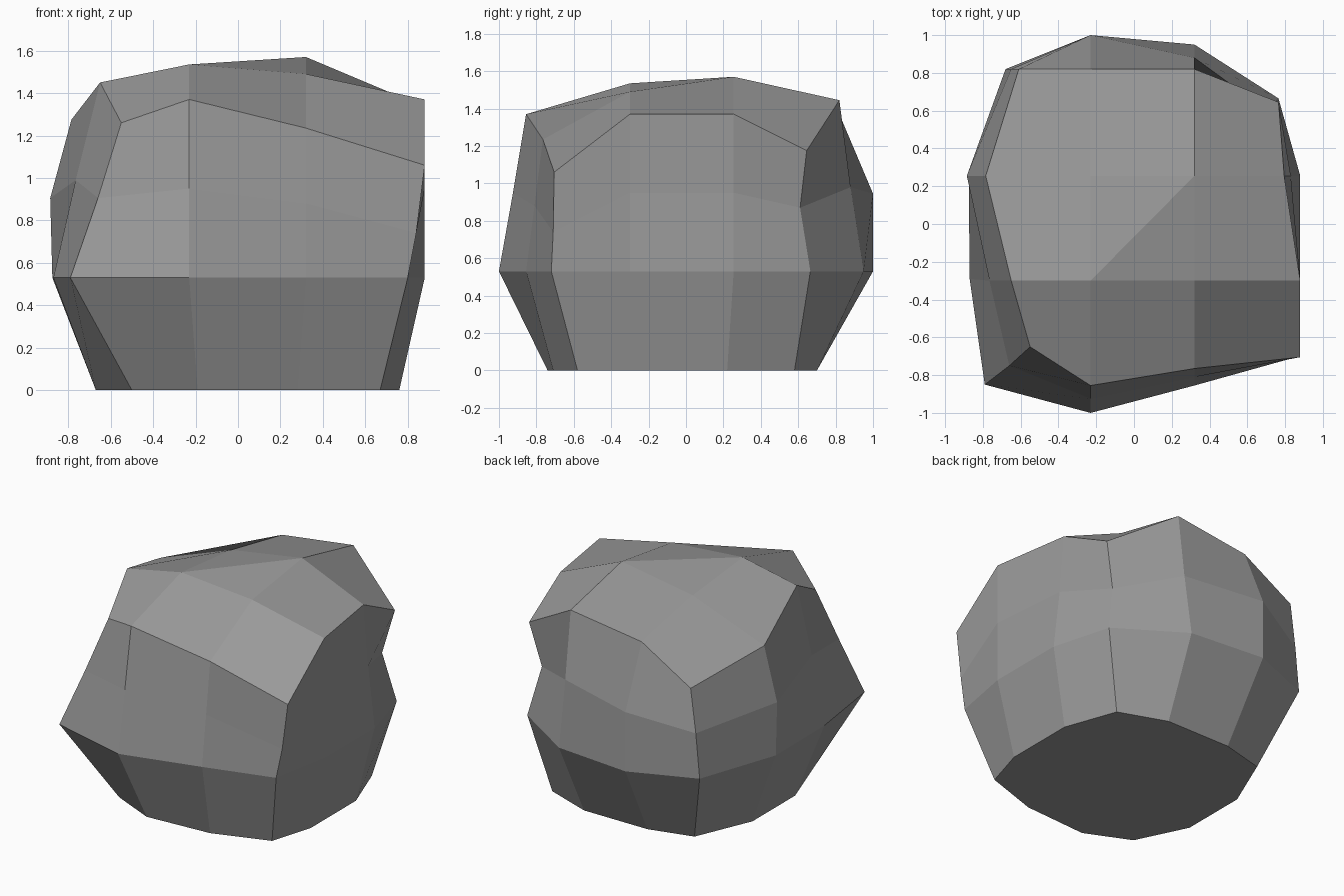
import bpy, bmesh

if "Cube" in bpy.data.objects:
    bpy.data.objects.remove(bpy.data.objects["Cube"])

# Boulder: a 3x3x3-segment block, pulled into an uneven rock.
# Each ring has 12 points, counter-clockwise from the front-left corner.
base = [(-.50, -.60), (-.19, -.74), (.28, -.71), (.67, -.58), (.76, -.28), (.76, .22),
        (.63, .58), (.30, .70), (-.19, .70), (-.50, .62), (-.67, .22), (-.67, -.25)]
belly = [(-.79, -.85), (-.23, -1.0), (.32, -.855), (.80, -.72), (.88, -.30), (.88, .255),
         (.765, .665), (.32, .95), (-.23, 1.0), (-.68, .82), (-.875, .255), (-.87, -.29)]
shoulder = [(-.66, -.75, .905), (-.23, -.925, .95), (.32, -.81, .88), (.84, -.71, .74),
            (.88, -.30, .95), (.83, .255, .95), (.69, .61, .87), (.32, .88, .98),
            (-.23, 1.0, .945), (-.65, .82, .84), (-.885, .255, .905), (-.765, -.30, .99)]
rim = [(-.55, -.65, 1.26), (-.23, -.855, 1.37), (.32, -.765, 1.235), (.88, -.705, 1.06),
       (.88, -.30, 1.37), (.795, .255, 1.37), (.765, .645, 1.175), (.32, .82, 1.445),
       (-.23, .82, 1.37), (-.61, .82, 1.145), (-.785, .255, 1.275), (-.65, -.30, 1.45)]
crown = [(-.23, -.30, 1.535), (.32, -.30, 1.49), (-.23, .255, 1.48), (.32, .255, 1.57)]

bm = bmesh.new()
rings = [[bm.verts.new((x, y, 0)) for x, y in base],
         [bm.verts.new((x, y, .53)) for x, y in belly],
         [bm.verts.new(p) for p in shoulder],
         [bm.verts.new(p) for p in rim]]

# Flat underside and side walls
bm.faces.new(rings[0][::-1])
for low, high in zip(rings, rings[1:]):
    for i in range(12):
        j = (i + 1) % 12
        bm.faces.new((low[i], low[j], high[j], high[i]))

# Top: 4x4 grid made of the rim and the four crown points
r = rings[3]
a, b, c, d = [bm.verts.new(p) for p in crown]
grid = [r[0:4], [r[11], a, b, r[4]], [r[10], c, d, r[5]], [r[9], r[8], r[7], r[6]]]
for v in range(3):
    for u in range(3):
        q = (grid[v][u], grid[v][u + 1], grid[v + 1][u + 1], grid[v + 1][u])
        if u == v == 1:      # ridge across the middle
            bm.faces.new((q[0], q[1], q[2]))
            bm.faces.new((q[0], q[2], q[3]))
        else:
            bm.faces.new(q)
bmesh.ops.recalc_face_normals(bm, faces=bm.faces[:])

mesh = bpy.data.meshes.new("boulder")
bm.to_mesh(mesh)
bm.free()

stone = bpy.data.materials.new("stone grey")
stone.diffuse_color = (.32, .32, .32, 1)
stone.use_nodes = True
stone.node_tree.nodes["Principled BSDF"].inputs["Base Color"].default_value = stone.diffuse_color
mesh.materials.append(stone)
bpy.context.collection.objects.link(bpy.data.objects.new("boulder", mesh))
